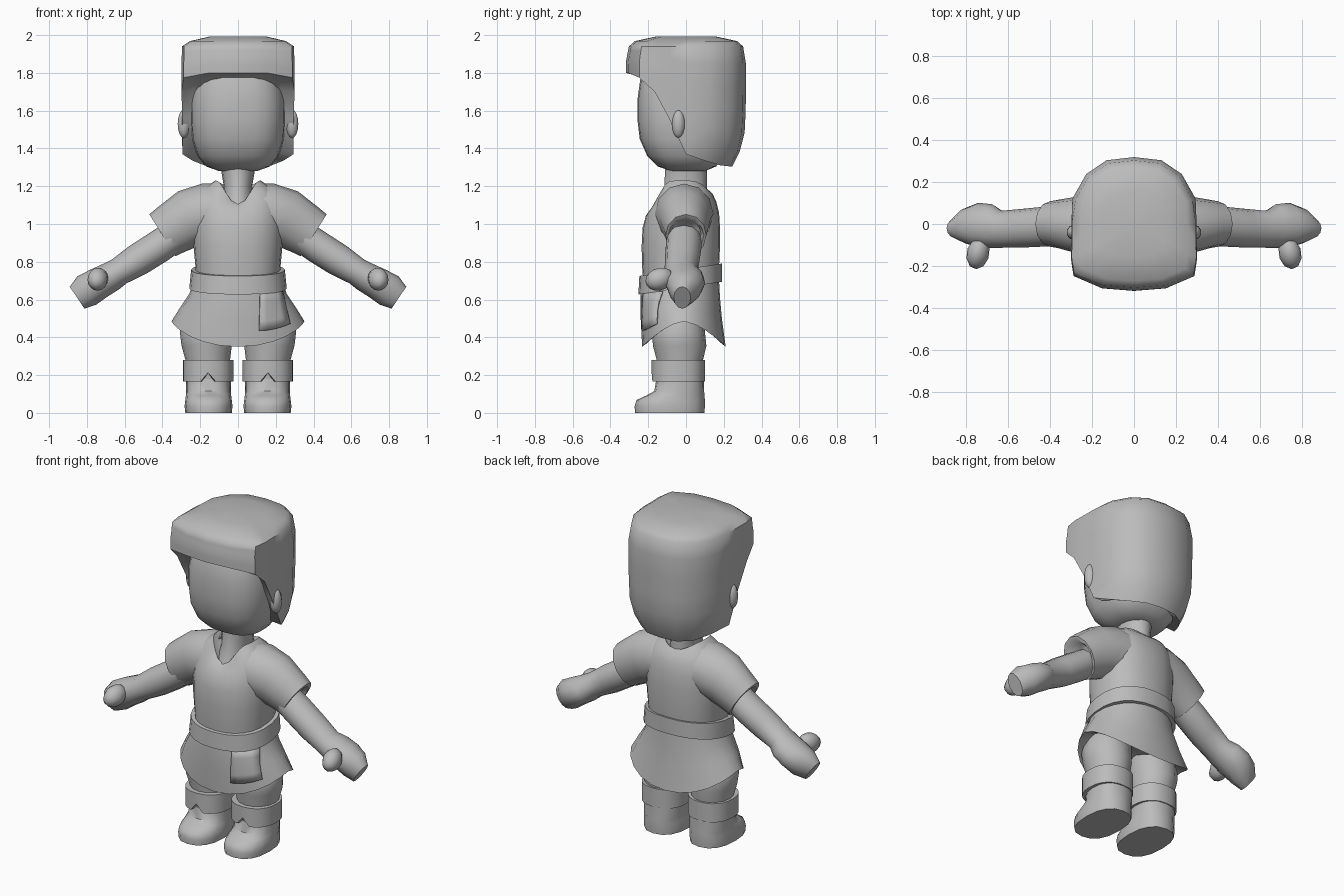
import bpy, bmesh, math
from mathutils import Vector

grey = bpy.data.materials.new("plain grey")
grey.diffuse_color = (0.5, 0.5, 0.5, 1)


def finish(name, bm, mirror=False, angle=50):
    """Turn a bmesh into a smooth-shaded object, optionally mirrored in x."""
    bmesh.ops.recalc_face_normals(bm, faces=bm.faces)
    me = bpy.data.meshes.new(name)
    bm.to_mesh(me)
    bm.free()
    me.shade_smooth()
    me.set_sharp_from_angle(angle=math.radians(angle))
    me.materials.append(grey)
    ob = bpy.data.objects.new(name, me)
    bpy.context.collection.objects.link(ob)
    if mirror:
        ob.modifiers.new("mirror", "MIRROR")
    return ob


def loft(name, rings, mirror=False, angle=50):
    """Skin a list of equal-length point rings and close both ends."""
    bm = bmesh.new()
    rows = [[bm.verts.new(p) for p in r] for r in rings]
    n = len(rows[0])
    for a, b in zip(rows, rows[1:]):
        for i in range(n):
            j = (i + 1) % n
            bm.faces.new((a[i], a[j], b[j], b[i]))
    for r in (rows[0], rows[-1]):
        c = bm.verts.new(sum((v.co for v in r), Vector()) / n)
        for i in range(n):
            bm.faces.new((r[i], r[(i + 1) % n], c))
    return finish(name, bm, mirror, angle)


def ring(z, rx, front, back, cx=0, p=2.0, n=16, lift=None):
    """Level superellipse; lift(c, y) shifts height, c is 1 at the front and -1 at the back."""
    pts = []
    for i in range(n):
        a = 2 * math.pi * i / n
        s, c = math.sin(a), math.cos(a)
        x = cx + rx * math.copysign(abs(s) ** (2 / p), s)
        y = (front + back) / 2 - (back - front) / 2 * math.copysign(abs(c) ** (2 / p), c)
        pts.append((x, y, z + (lift(c, y) if lift else 0)))
    return pts


def section(x, y, z, tilt, r, ry, n=12):
    """Upright limb section leaning outwards by tilt degrees."""
    t = math.radians(tilt)
    pts = []
    for i in range(n):
        a = 2 * math.pi * i / n
        k = r * math.cos(a)
        pts.append((x + k * math.sin(t), y + ry * math.sin(a), z + k * math.cos(t)))
    return pts


def lerp(table, z):
    for (z0, v0), (z1, v1) in zip(table, table[1:]):
        if z <= z1:
            return v0 + (v1 - v0) * max(0, (z - z0) / (z1 - z0))
    return table[-1][1]


# Head and neck
loft("head", [ring(z, rx, f, b, p=2.7, n=24) for z, rx, f, b in (
    (1.28, 0.10, -0.08, 0.10), (1.305, 0.17, -0.15, 0.16), (1.36, 0.215, -0.205, 0.20),
    (1.45, 0.243, -0.245, 0.22), (1.55, 0.25, -0.257, 0.22), (1.66, 0.25, -0.257, 0.22),
    (1.78, 0.225, -0.24, 0.22), (1.86, 0.18, -0.2, 0.18))])
loft("neck", [ring(z, rx, f, b) for z, rx, f, b in (
    (1.04, 0.10, -0.17, 0.12), (1.12, 0.085, -0.145, 0.115), (1.2, 0.075, -0.115, 0.11),
    (1.3, 0.092, -0.11, 0.11))])

# Hair: columns of (x, y, hairline height) from the fringe to the nape
half = [(0, -0.315, 1.80), (0.15, -0.303, 1.80), (0.285, -0.245, 1.775),
        (0.297, -0.165, 1.70), (0.295, -0.09, 1.56), (0.295, 0.0, 1.37),
        (0.29, 0.12, 1.335), (0.225, 0.235, 1.31), (0.13, 0.30, 1.305), (0, 0.315, 1.305)]
columns = half + [(-x, y, z) for x, y, z in half[-2:0:-1]]
swell = [(1.3, 0.77), (1.38, 0.9), (1.46, 0.98), (1.55, 1.0), (1.75, 1.01), (1.86, 1.01), (1.94, 0.96)]


def hair_ring(t):
    pts = []
    for x, y, zb in columns:
        z = zb + (1.94 - zb) * t
        s = lerp(swell, z)
        sx = max(s, 1.0) if y < 0.05 and z > 1.36 else s
        pts.append((x * sx, y * s, z))
    return pts


under = [(x * 0.78, y * 0.78, z - (0.02 if y < -0.2 else -0.005)) for x, y, z in columns]
crown = [[(x * k, y * k, z) for x, y, _ in columns] for k, z in ((0.86, 1.968), (0.5, 1.993))]
loft("hair", [under] + [hair_ring(t) for t in (0, 0.12, 0.28, 0.46, 0.66, 0.85, 1)] + crown)

# Ears
bm = bmesh.new()
bmesh.ops.create_uvsphere(bm, u_segments=10, v_segments=8, radius=1)
for v in bm.verts:
    v.co = (0.287 + v.co.x * 0.034, -0.04 + v.co.y * 0.036, 1.53 + v.co.z * 0.075)
finish("ear", bm, True)


# Shirt body with a V neckline, dipping slightly at the back
def neckline(depth):
    return lambda c, y: -depth * (max(0, c) ** 5 + 0.35 * max(0, -c) ** 3)


loft("shirt", [ring(z, rx, f, b, p=2.3, n=24, lift=neckline(d)) for z, rx, f, b, d in (
    (0.68, 0.22, -0.225, 0.165, 0), (0.77, 0.225, -0.232, 0.175, 0),
    (0.88, 0.235, -0.235, 0.18, 0), (0.98, 0.24, -0.23, 0.18, 0),
    (1.07, 0.235, -0.212, 0.175, 0.025), (1.14, 0.22, -0.185, 0.16, 0.06),
    (1.195, 0.17, -0.165, 0.14, 0.095), (1.23, 0.12, -0.145, 0.11, 0.125),
    (1.18, 0.08, -0.11, 0.09, 0.12))])

# Sleeves, with a recessed cuff
loft("sleeve", [section(*s) for s in (
    (0.08, -0.01, 1.06, 5, 0.155, 0.16), (0.17, -0.01, 1.055, 8, 0.16, 0.155),
    (0.27, -0.005, 1.025, 18, 0.155, 0.135), (0.36, 0, 0.967, 30, 0.137, 0.115),
    (0.40, 0, 0.94, 32, 0.131, 0.108), (0.40, 0, 0.94, 32, 0.10, 0.095),
    (0.38, 0, 0.95, 32, 0.08, 0.08))], True)

# Bare arms running into mitten hands
loft("arm", [section(*s) for s in (
    (0.34, -0.012, 0.935, 33, 0.085, 0.092), (0.42, -0.012, 0.88, 33, 0.087, 0.095),
    (0.53, -0.02, 0.81, 34, 0.086, 0.092), (0.63, -0.025, 0.748, 34, 0.074, 0.088),
    (0.675, -0.01, 0.72, 34, 0.08, 0.104), (0.74, -0.005, 0.685, 34, 0.085, 0.106),
    (0.80, -0.008, 0.648, 34, 0.09, 0.085), (0.852, -0.02, 0.61, 34, 0.07, 0.045))], True)

# Thumbs
bm = bmesh.new()
bmesh.ops.create_uvsphere(bm, u_segments=10, v_segments=8, radius=1)
for v in bm.verts:
    x, y, z = v.co
    v.co = (0.742 + x * 0.055 - y * 0.008, -0.14 + y * 0.075, 0.708 + z * 0.06 + y * 0.01)
finish("thumb", bm, True)

# Belt, tilted up towards the back
tilt = lambda c, y: 0.15 * y
loft("belt", [ring(z, rx, f, b, p=2.3, n=24, lift=tilt) for z, rx, f, b in (
    (0.665, 0.22, -0.22, 0.165), (0.665, 0.258, -0.252, 0.19),
    (0.762, 0.248, -0.247, 0.19), (0.762, 0.215, -0.22, 0.165))])


# Flared skirt, hem lower at the front and back
def hem(depth):
    return lambda c, y: -depth * abs(c) ** 1.5


skirt = loft("skirt", [ring(z, rx, f, b, p=2.1, n=24, lift=hem(d)) for z, rx, f, b, d in (
    (0.70, 0.235, -0.235, 0.175, 0), (0.63, 0.258, -0.242, 0.18, 0.02),
    (0.56, 0.305, -0.24, 0.19, 0.06), (0.485, 0.352, -0.232, 0.21, 0.135),
    (0.49, 0.315, -0.205, 0.185, 0.12), (0.52, 0.24, -0.19, 0.15, 0.08))])

# Cloth flap hanging from the belt
bm = bmesh.new()
grid = []
for r in range(5):
    t = r / 4
    lo, hi = 0.115 - 0.005 * t, 0.23 + 0.04 * t
    grid.append([bm.verts.new((lo + (hi - lo) * u / 4, -0.4, 0.64 - 0.205 * t + 0.035 * t * (u / 4) ** 2))
                 for u in range(5)])
for a, b in zip(grid, grid[1:]):
    for i in range(4):
        bm.faces.new((a[i], b[i], b[i + 1], a[i + 1]))
flap = finish("belt_flap", bm)
wrap = flap.modifiers.new("wrap", "SHRINKWRAP")
wrap.target = skirt
wrap.wrap_method = "PROJECT"
wrap.use_project_y = True
wrap.wrap_mode = "ABOVE_SURFACE"
wrap.offset = 0.012
flap.modifiers.new("thickness", "SOLIDIFY").thickness = 0.009

# Legs
loft("leg", [ring(z, rx, f, b, cx) for z, rx, f, b, cx in (
    (0.14, 0.115, -0.15, 0.085, 0.155), (0.28, 0.118, -0.155, 0.09, 0.16),
    (0.355, 0.133, -0.175, 0.108, 0.166), (0.43, 0.14, -0.18, 0.10, 0.168),
    (0.54, 0.12, -0.16, 0.09, 0.14))], True)

# Shin bands with a small notch at the front
notch = lambda c, y: 0.048 if c > 0.99 else 0
loft("shin_band", [ring(z, rx, f, b, 0.158, 2.3, 24, up) for z, rx, f, b, up in (
    (0.165, 0.11, -0.155, 0.08, notch), (0.165, 0.134, -0.182, 0.1, notch),
    (0.28, 0.134, -0.182, 0.1, None), (0.28, 0.11, -0.15, 0.08, None))], True)

# Boots
loft("boot", [ring(z, rx, f, b, 0.156, 2.4) for z, rx, f, b in (
    (0.0, 0.123, -0.27, 0.098), (0.035, 0.127, -0.272, 0.1), (0.068, 0.123, -0.262, 0.1),
    (0.092, 0.12, -0.21, 0.098), (0.115, 0.118, -0.168, 0.096), (0.18, 0.118, -0.157, 0.094))], True)
